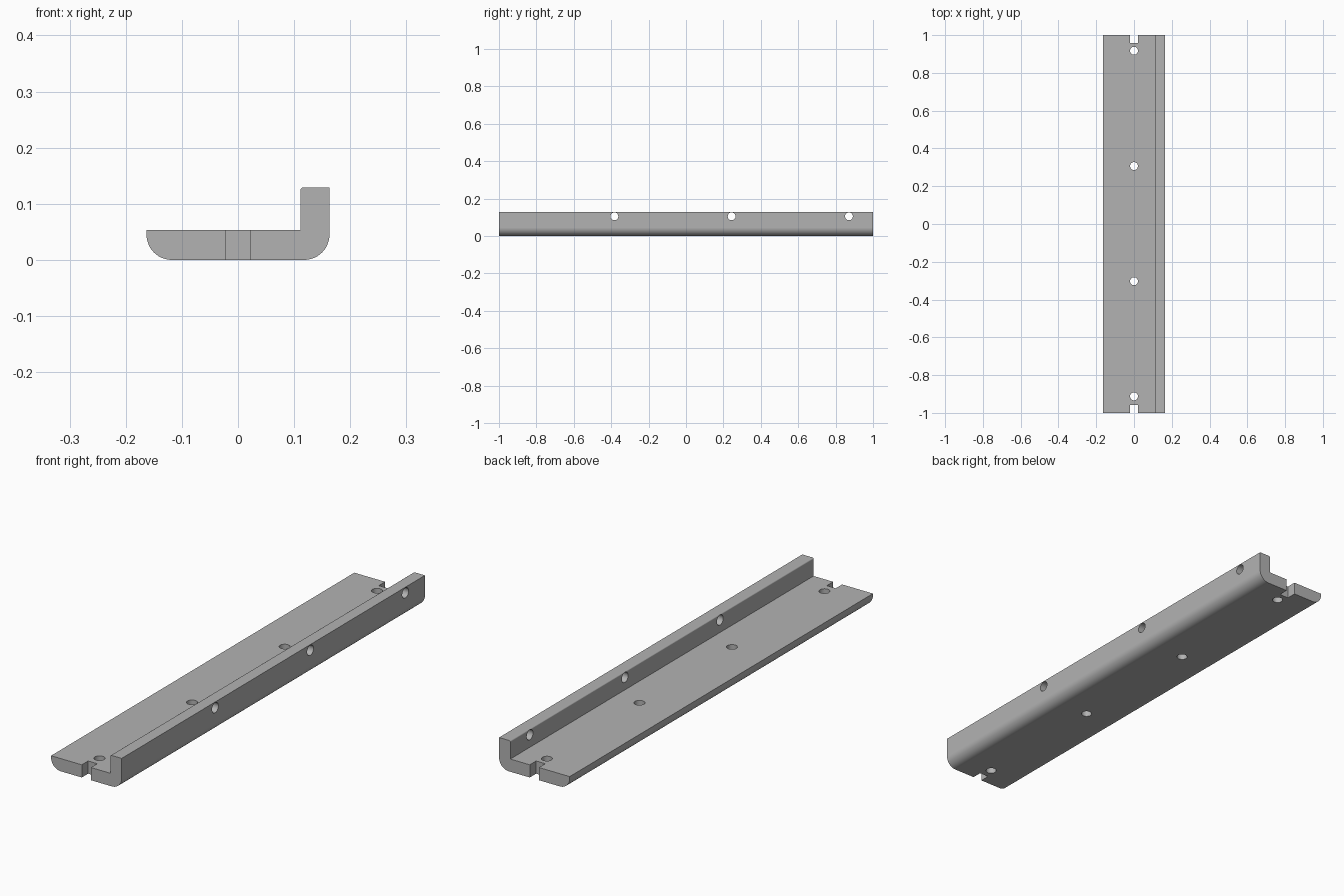
import bpy, bmesh
from math import pi, sin, cos, radians
from mathutils import Matrix, Vector

cube = bpy.data.objects.get("Cube")
if cube:
    bpy.data.objects.remove(cube, do_unlink=True)

HALF_W, HALF_L = 0.163, 1.0
BASE_T, FLANGE_H, FLANGE_X = 0.053, 0.129, 0.111
BEND_R, LIP_R, HOLE_R = 0.045, 0.005, 0.021


def arc(cx, cz, r, start, end, steps):
    angles = [radians(start + (end - start) * i / steps) for i in range(steps + 1)]
    return [(cx + r * cos(a), cz + r * sin(a)) for a in angles]


def new_object(name, bm):
    bmesh.ops.recalc_face_normals(bm, faces=bm.faces)
    mesh = bpy.data.meshes.new(name)
    bm.to_mesh(mesh)
    bm.free()
    obj = bpy.data.objects.new(name, mesh)
    bpy.context.collection.objects.link(obj)
    return obj


# L-shaped rail profile with rounded lower edges, extruded along its length
profile = arc(-HALF_W + BEND_R, BEND_R, BEND_R, 180, 270, 12)
profile += arc(HALF_W - BEND_R, BEND_R, BEND_R, 270, 360, 12)
profile += [(HALF_W, FLANGE_H)]
profile += arc(FLANGE_X + LIP_R, FLANGE_H - LIP_R, LIP_R, 90, 180, 4)
profile += [(FLANGE_X, BASE_T), (-HALF_W, BASE_T)]
bm = bmesh.new()
end_face = bm.faces.new([bm.verts.new((x, -HALF_L, z)) for x, z in profile])
ext = bmesh.ops.extrude_face_region(bm, geom=[end_face])
moved = [v for v in ext["geom"] if isinstance(v, bmesh.types.BMVert)]
bmesh.ops.translate(bm, verts=moved, vec=(0, 2 * HALF_L, 0))
rail = new_object("mounting_rail", bm)

# Cutters: base holes, flange holes and end notches
bm = bmesh.new()


def add_hole(pos, depth, rot=Matrix()):
    bmesh.ops.create_cone(bm, cap_ends=True, segments=32, radius1=HOLE_R, radius2=HOLE_R,
                          depth=depth, matrix=Matrix.Translation(pos) @ rot)


for i in range(4):
    add_hole(Vector((0, -0.913 + 0.61 * i, BASE_T / 2)), 0.2)
for i in range(3):
    add_hole(Vector((0.137, -0.383 + 0.627 * i, 0.105)), 0.12, Matrix.Rotation(pi / 2, 4, "Y"))
for side in (-1, 1):
    bmesh.ops.create_cube(bm, size=1, matrix=Matrix.Translation((0, side * HALF_L, BASE_T / 2))
                          @ Matrix.Diagonal((0.042, 0.084, 0.2, 1)))
cutter = new_object("hole_cutter", bm)
cutter.hide_render = True

# Cut, then drop the cutter
bpy.ops.object.select_all(action="DESELECT")
bpy.context.view_layer.objects.active = rail
rail.select_set(True)
cut = rail.modifiers.new("holes", "BOOLEAN")
cut.operation = "DIFFERENCE"
cut.solver = "EXACT"
cut.object = cutter
bpy.ops.object.modifier_apply(modifier=cut.name)
bpy.data.objects.remove(cutter, do_unlink=True)

# Smooth bends, crisp edges and flat large faces
bpy.ops.object.shade_smooth_by_angle(angle=radians(30))
weighted = rail.modifiers.new("flat_faces", "WEIGHTED_NORMAL")
weighted.keep_sharp = True

# Plain grey finish
grey = bpy.data.materials.new("plain_grey")
grey.use_nodes = True
colour = (0.45, 0.45, 0.45, 1)
grey.diffuse_color = colour
grey.node_tree.nodes["Principled BSDF"].inputs["Base Color"].default_value = colour
rail.data.materials.clear()
rail.data.materials.append(grey)
